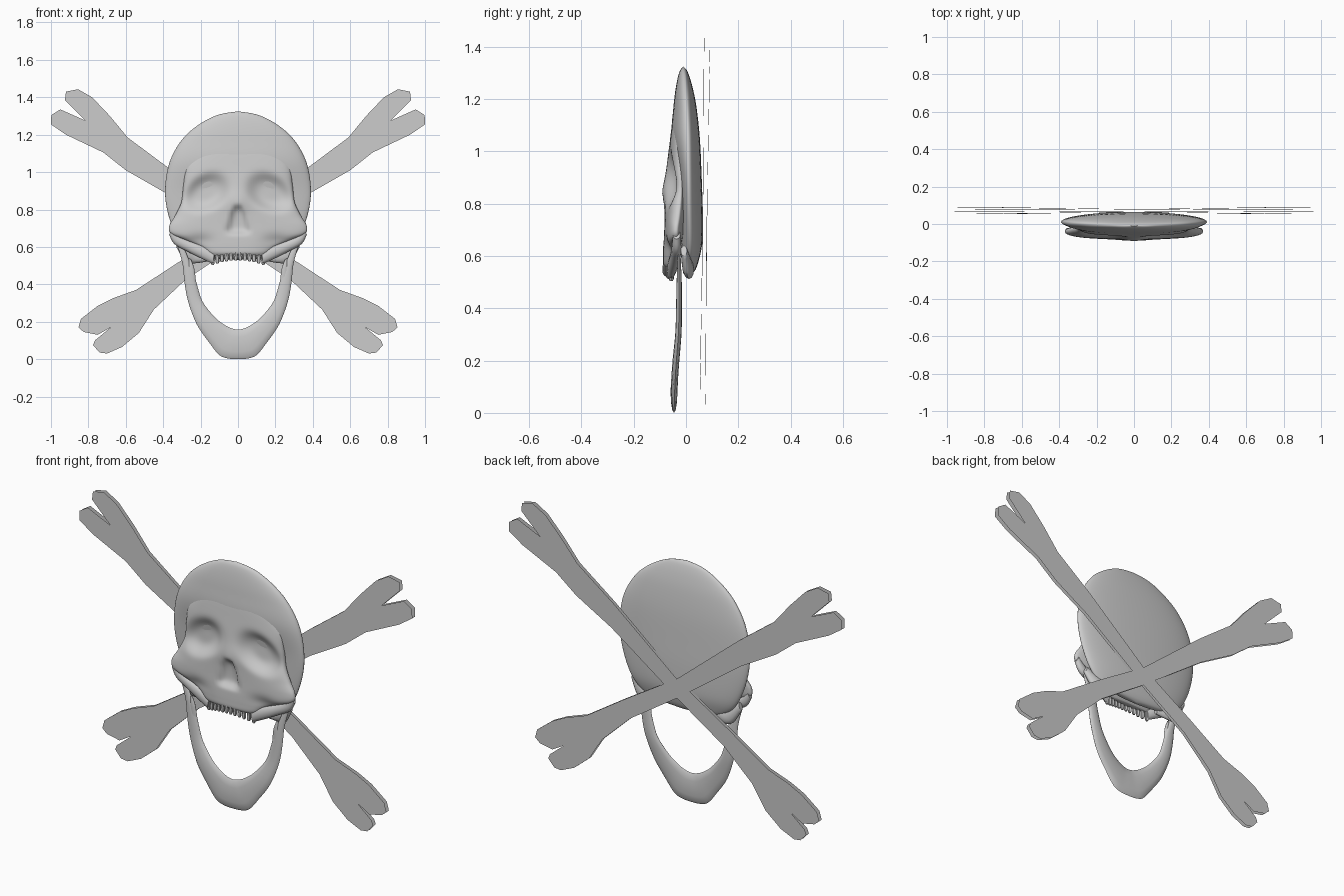
import bpy, bmesh, math
from mathutils import Vector


def finish(name, bm, mirror=False, angle=40):
    bmesh.ops.remove_doubles(bm, verts=bm.verts, dist=0.0004)
    bmesh.ops.recalc_face_normals(bm, faces=bm.faces)
    me = bpy.data.meshes.new(name)
    bm.to_mesh(me)
    bm.free()
    ob = bpy.data.objects.new(name, me)
    bpy.context.collection.objects.link(ob)
    if mirror:
        mod = ob.modifiers.new("mirror", 'MIRROR')
        mod.merge_threshold = 0.001
    bpy.ops.object.select_all(action='DESELECT')
    ob.select_set(True)
    bpy.context.view_layer.objects.active = ob
    bpy.ops.object.shade_smooth_by_angle(angle=math.radians(angle))
    return ob


def spline(rows, steps):
    """Smooth interpolation through rows of numbers."""
    out = []
    for i in range(len(rows) - 1):
        p = [Vector(rows[min(max(k, 0), len(rows) - 1)]) for k in range(i - 1, i + 3)]
        for s in range(steps):
            t = s / steps
            out.append(0.5 * (2 * p[1] + (p[2] - p[0]) * t
                       + (2 * p[0] - 5 * p[1] + 4 * p[2] - p[3]) * t * t
                       + (3 * p[1] - p[0] - 3 * p[2] + p[3]) * t ** 3))
    return out + [Vector(rows[-1])]


def skin(bm, rings):
    vs = [[bm.verts.new(p) for p in r] for r in rings]
    n = len(vs[0])
    for a, b in zip(vs, vs[1:]):
        for i in range(n):
            bm.faces.new((a[i], a[(i + 1) % n], b[(i + 1) % n], b[i]))
    bm.faces.new(vs[0])
    bm.faces.new(vs[-1])


def head_loft(name, rows, exponent, steps, count, shape=None):
    """Rows: z, half width, front y, back y, y of the widest line."""
    rings = []
    for z, w, front, back, mid in spline(rows, steps):
        ring = []
        for k in range(count):
            a = 2 * math.pi * k / count
            c, s = math.cos(a), math.sin(a)
            x = max(w, 0.001) * c
            h = max(0, 1 - abs(c) ** exponent) ** (1 / exponent)
            y = mid + (back - mid) * h if s > 0 else mid + (front - mid) * h
            if shape and s < 0:
                y += shape(x, z)
            ring.append((x, y, z))
        rings.append(ring)
    bm = bmesh.new()
    skin(bm, rings)
    return finish(name, bm, angle=60)


def sockets(x, z):
    """Hollows for eyes and nose, with brow and nose bridge."""
    ax = abs(x)
    tilt = z - 0.885 + 0.25 * (ax - 0.165)
    if tilt < 0:
        tilt *= 1.15
    r = math.hypot((ax - 0.168) / 0.105, tilt / 0.092)
    d = 0.042 * math.exp(-r ** 4)
    half = 0.022 + 0.034 * min(max((0.82 - z) / 0.13, 0), 1)
    m = (ax / half) ** 6 + ((z - 0.745) / 0.072) ** 6
    d += 0.026 * math.exp(-m)
    d -= 0.010 * math.exp(-(x / 0.05) ** 2 - ((z - 0.84) / 0.06) ** 2)
    # hollow below the cheekbone
    d += 0.014 * math.exp(-((ax - 0.2) / 0.07) ** 2 - ((z - 0.63) / 0.04) ** 2)
    return d


# Braincase
head_loft("cranium", [
    (1.325, 0.0, -0.01, -0.01, -0.01), (1.305, 0.11, -0.025, 0.006, -0.006),
    (1.25, 0.215, -0.038, 0.024, -0.002), (1.17, 0.302, -0.048, 0.040, 0.003),
    (1.05, 0.367, -0.055, 0.053, 0.008), (0.90, 0.39, -0.03, 0.060, 0.01),
    (0.77, 0.372, -0.022, 0.064, 0.012), (0.65, 0.325, -0.02, 0.062, 0.015),
    (0.58, 0.265, -0.015, 0.048, 0.015), (0.545, 0.18, -0.01, 0.035, 0.015),
    (0.53, 0.0, 0.01, 0.02, 0.015)], 2.1, 6, 64)

# Face mask with sockets, cheekbones and upper jaw
head_loft("face", [
    (1.19, 0.10, -0.035, -0.015, -0.02), (1.12, 0.21, -0.051, -0.01, -0.018),
    (1.03, 0.275, -0.063, -0.005, -0.018), (0.93, 0.292, -0.075, 0.0, -0.018),
    (0.84, 0.303, -0.081, 0.0, -0.02), (0.77, 0.335, -0.082, 0.0, -0.028),
    (0.715, 0.367, -0.083, -0.005, -0.036), (0.672, 0.36, -0.085, -0.01, -0.038),
    (0.638, 0.285, -0.087, -0.02, -0.04), (0.60, 0.20, -0.088, -0.03, -0.045),
    (0.57, 0.16, -0.087, -0.035, -0.05), (0.555, 0.14, -0.078, -0.045, -0.055)],
    2.5, 8, 128, sockets)

# Upper teeth, half row mirrored
bm = bmesh.new()
for i in range(6):
    x = 0.0125 + i * 0.0245
    y = -0.08 + 1.3 * x * x
    low = 0.528 - 1.3 * x * x
    rings = []
    for z, s in ((0.582, 0.75), (0.555, 1.0), (low + 0.008, 0.95), (low, 0.6)):
        rings.append([(x + 0.0108 * s * math.cos(k * math.pi / 4),
                       y + 0.010 * s * math.sin(k * math.pi / 4), z) for k in range(8)])
    skin(bm, rings)
finish("upper_teeth", bm, True)


def band(name, rows, steps=4, count=12):
    """Flattened bar between two edges; rows: outer x,z, inner x,z, y, half depth."""
    rings = []
    for ox, oz, ix, iz, y, t in spline(rows, steps):
        ring = []
        for k in range(count):
            a = 2 * math.pi * k / count
            f = 0.5 + 0.5 * math.cos(a)
            ring.append((max(0, ix + (ox - ix) * f), y + t * math.sin(a), iz + (oz - iz) * f))
        rings.append(ring)
    bm = bmesh.new()
    skin(bm, rings)
    caps = [f for f in bm.faces if all(abs(v.co.x) < 1e-5 for v in f.verts)]
    bmesh.ops.delete(bm, geom=caps, context='FACES_ONLY')
    return finish(name, bm, True, 50)


# Lower jaw
band("lower_jaw", [
    (0.325, 0.61, 0.295, 0.61, -0.026, 0.005), (0.297, 0.51, 0.24, 0.475, -0.026, 0.010),
    (0.286, 0.41, 0.217, 0.39, -0.027, 0.011), (0.266, 0.305, 0.188, 0.305, -0.029, 0.012),
    (0.22, 0.185, 0.125, 0.225, -0.038, 0.013), (0.155, 0.09, 0.072, 0.183, -0.043, 0.013),
    (0.10, 0.022, 0.037, 0.166, -0.045, 0.013), (0.05, 0.003, 0.017, 0.16, -0.046, 0.013),
    (0.0, 0.0, 0.0, 0.158, -0.046, 0.013)])
band("jaw_prong", [
    (0.262, 0.54, 0.252, 0.535, -0.03, 0.003), (0.265, 0.50, 0.235, 0.49, -0.03, 0.007),
    (0.27, 0.44, 0.226, 0.43, -0.028, 0.008)])

# Bony struts below the cheeks
band("cheek_arch", [
    (0.368, 0.665, 0.35, 0.70, -0.036, 0.014), (0.34, 0.615, 0.31, 0.66, -0.036, 0.018),
    (0.27, 0.575, 0.25, 0.63, -0.04, 0.02), (0.19, 0.535, 0.17, 0.60, -0.05, 0.02),
    (0.135, 0.51, 0.125, 0.57, -0.058, 0.016)])
band("skull_base_strut", [
    (0.33, 0.60, 0.315, 0.64, -0.008, 0.012), (0.285, 0.525, 0.25, 0.60, 0.005, 0.02),
    (0.235, 0.512, 0.21, 0.58, 0.012, 0.018), (0.15, 0.525, 0.14, 0.565, 0.0, 0.012)])

# Crossed bones: one outline, rounded on both sides, mirrored
outline = [
    (-0.92, 1.43), (-0.855, 1.443), (-0.78, 1.40), (-0.685, 1.30), (-0.59, 1.185),
    (-0.375, 1.025), (0.0, 0.715), (0.315, 0.52), (0.545, 0.37), (0.67, 0.325),
    (0.75, 0.285), (0.84, 0.215), (0.853, 0.17), (0.825, 0.145), (0.75, 0.13),
    (0.68, 0.17), (0.765, 0.10), (0.775, 0.075), (0.74, 0.035), (0.70, 0.03),
    (0.62, 0.065), (0.53, 0.14), (0.45, 0.265), (0.28, 0.425), (0.0, 0.61),
    (-0.39, 0.89), (-0.60, 1.01), (-0.72, 1.105), (-0.92, 1.20), (-1.0, 1.255),
    (-0.998, 1.305), (-0.95, 1.335), (-0.815, 1.275), (-0.925, 1.385)]
bm = bmesh.new()
face = bm.faces.new([bm.verts.new((x, 0, z)) for x, z in outline])
face.normal_update()
for wide, rise in ((0.008, 0.0045), (0.016, 0.003)):
    bmesh.ops.inset_region(bm, faces=[face], thickness=wide, use_even_offset=True)
    for v in face.verts:
        v.co.y -= rise
both = bmesh.ops.duplicate(bm, geom=bm.verts[:] + bm.edges[:] + bm.faces[:])["geom"]
for g in both:
    if isinstance(g, bmesh.types.BMVert):
        g.co.y *= -1
for v in bm.verts:
    v.co.y = v.co.y * (0.9 + 0.65 * abs(v.co.x)) + 0.063 + 0.0125 * v.co.z
finish("crossed_bones", bm, True, 35)
